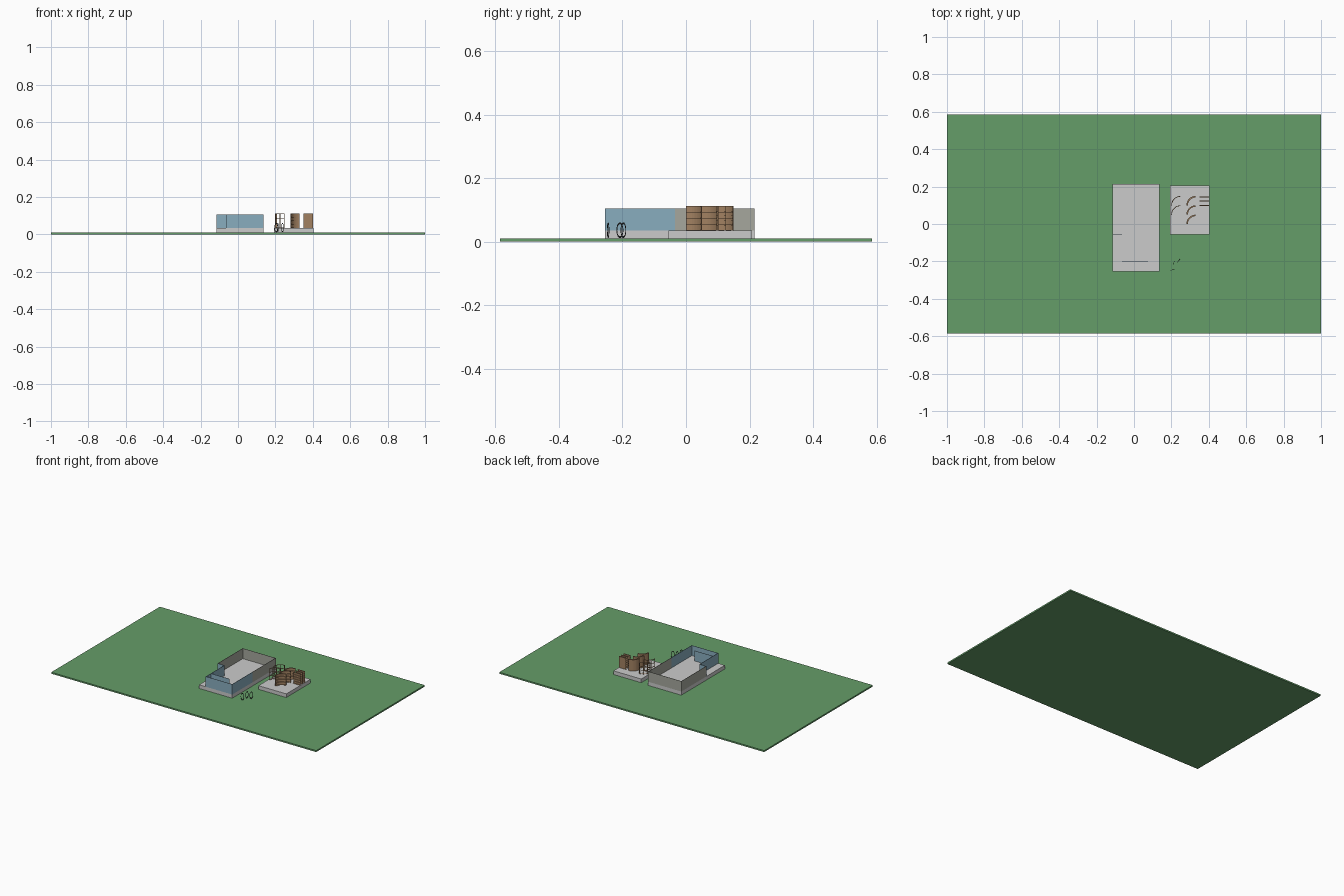
import bpy, math

if "Cube" in bpy.data.objects:
    bpy.data.objects.remove(bpy.data.objects["Cube"])

def mat(name, rgb, alpha=1.0):
    m = bpy.data.materials.new(name)
    m.diffuse_color = (*rgb, alpha)
    m.use_nodes = True
    m.node_tree.nodes["Principled BSDF"].inputs["Base Color"].default_value = m.diffuse_color
    return m

GREEN = mat("grass", (0.13, 0.34, 0.14))
BLUE = mat("blue_glass", (0.25, 0.42, 0.52))
PALE = mat("pale_wall", (0.38, 0.39, 0.34))
WOOD = mat("wood", (0.36, 0.22, 0.12))
DARK = mat("dark_metal", (0.05, 0.05, 0.05))

def mesh(name, verts, faces, m=None):
    me = bpy.data.meshes.new(name)
    me.from_pydata(verts, [], faces)
    ob = bpy.data.objects.new(name, me)
    bpy.context.collection.objects.link(ob)
    if m:
        me.materials.append(m)
    return ob

def prism(name, pts, z0, z1, m=None):
    """Extrude a counter-clockwise outline from z0 to z1."""
    n = len(pts)
    verts = [(x, y, z) for z in (z0, z1) for x, y in pts]
    faces = [tuple(reversed(range(n))), tuple(range(n, 2 * n))]
    faces += [(i, (i + 1) % n, n + (i + 1) % n, n + i) for i in range(n)]
    return mesh(name, verts, faces, m)

def box(name, x0, x1, y0, y1, z0, z1, m=None):
    return prism(name, [(x0, y0), (x1, y0), (x1, y1), (x0, y1)], z0, z1, m)

def sector(name, cx, cy, r0, r1, a0, a1, z0, z1, m, steps=8):
    """Curved slab between two radii and two angles (degrees)."""
    ang = [math.radians(a0 + (a1 - a0) * i / steps) for i in range(steps + 1)]
    pts = [(cx + r1 * math.cos(a), cy + r1 * math.sin(a)) for a in ang]
    pts += [(cx + r0 * math.cos(a), cy + r0 * math.sin(a)) for a in reversed(ang)]
    return prism(name, pts, z0, z1, m)

# Site and the two floor slabs
box("lawn", -1, 1, -0.585, 0.585, 0, 0.01, GREEN)
F, T = 0.035, 0.105
box("building_floor", -0.115, 0.135, -0.255, 0.215, 0.01, F)
box("terrace_floor", 0.193, 0.403, -0.055, 0.207, 0.01, F)

# Thin building walls, with an open porch at the front left corner
t = 0.002
box("left_wall", -0.115, -0.115 + t, -0.055, 0.215, F, T, PALE)
box("back_wall", -0.115, 0.135, 0.215 - t, 0.215, F, T, PALE)
box("right_wall", 0.135 - t, 0.135, -0.035, 0.215, F, T, PALE)
box("right_glass", 0.135 - t, 0.135, -0.255, -0.035, F, T, BLUE)
box("front_glass", -0.063, 0.135, -0.255, -0.255 + t, F, T, BLUE)
box("porch_side_glass", -0.065, -0.065 + t, -0.255, -0.055, F, T, BLUE)
box("porch_back_glass", -0.115, -0.063, -0.056, -0.054, F, T, BLUE)
box("inner_screen", -0.065, 0.075, -0.201, -0.199, F, T, BLUE)

# Curved shelf units: quarter circles with a back panel, or open with posts
H = 0.112
def curved_unit(name, x, y, solid):
    cx, cy, r = x + 0.052, y, 0.05
    if solid:
        sector(name + "_panel", cx, cy, r - 0.002, r, 90, 180, F, H, WOOD)
    else:
        for a in (90, 120, 150, 178):
            sector(name + "_post", cx, cy, r - 0.004, r, a, a + 3, F, H, WOOD, 1)
    for i in range(5 if solid else 4):
        n = 4 if solid else 3
        z = F + (H - F - 0.002) * i / n
        sector(name + "_shelf", cx, cy, r - (0.008 if solid else 0.004), r,
               90, 180, z, z + 0.002, WOOD)

for y in (0.0, 0.05, 0.1):
    curved_unit("curved_shelf", 0.278, y, True)
for y in (0.05, 0.1):
    curved_unit("open_curved_frame", 0.197, y, False)

# Straight slatted shelf screens
for y in (0.1, 0.124, 0.146):
    box("screen_panel", 0.35, 0.402, y, y + 0.002, F, H, WOOD)
    for i in range(6):
        z = F + (H - F - 0.002) * i / 5
        box("screen_slat", 0.35, 0.402, y - 0.005, y, z, z + 0.002, WOOD)

# Upright oval hoops on the lawn
def hoop(name, x, y, turn):
    bpy.ops.mesh.primitive_torus_add(
        location=(x, y, 0.036), rotation=(math.pi / 2, 0, math.radians(turn)),
        major_radius=0.01, minor_radius=0.0013, major_segments=20, minor_segments=6)
    ob = bpy.context.object
    ob.name = name
    ob.scale = (1, 2.2, 1)
    ob.data.materials.append(DARK)
    bpy.ops.object.shade_smooth_by_angle()

for i, (x, y, turn) in enumerate([(0.205, -0.245, 15), (0.213, -0.208, 75), (0.238, -0.197, 50)]):
    hoop(f"hoop_{i + 1}", x, y, turn)
